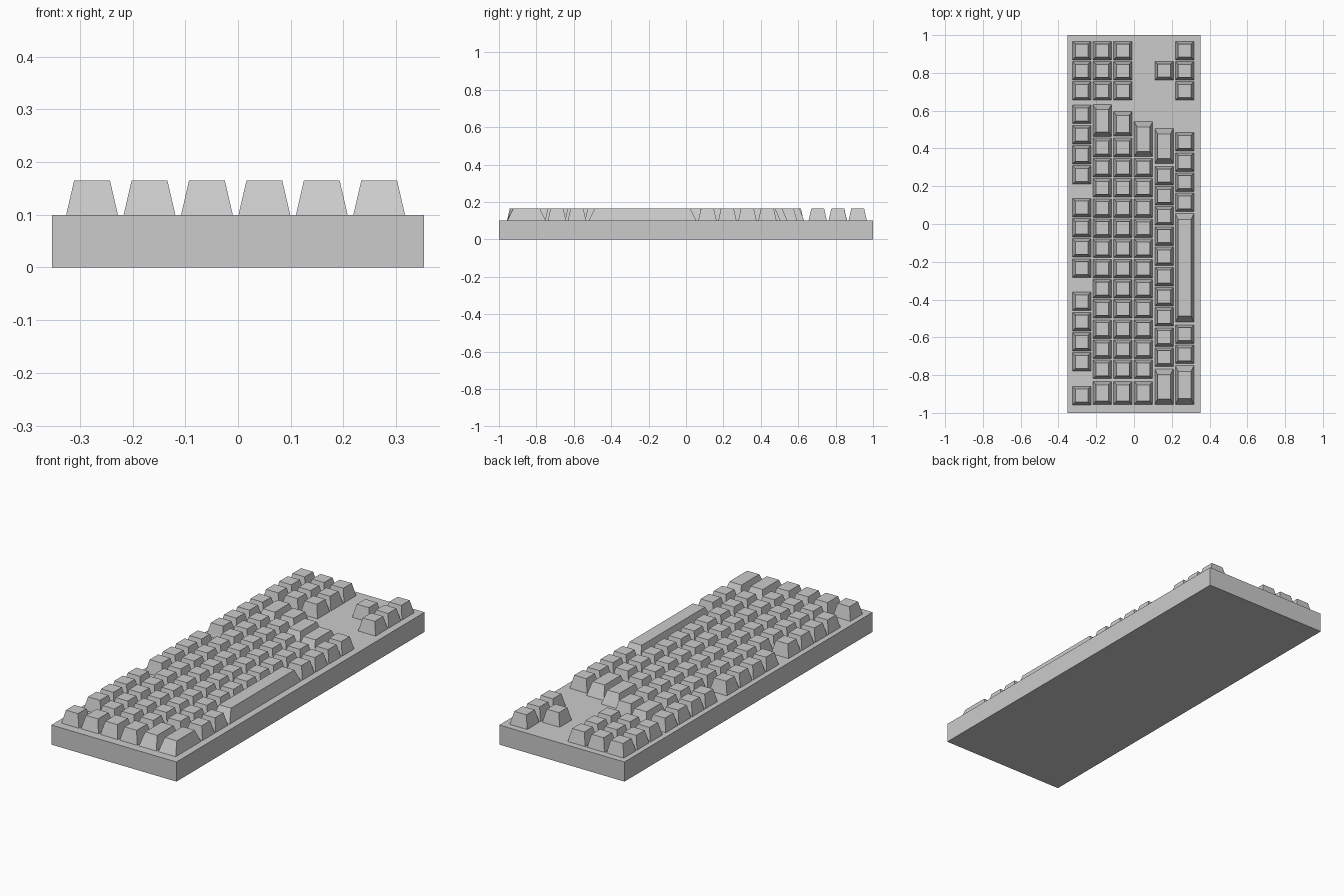
import bpy, bmesh

cube = bpy.data.objects.get("Cube")
if cube:
    bpy.data.objects.remove(cube, do_unlink=True)

grey = bpy.data.materials.new("plain grey")
grey.use_nodes = True
colour = (0.6, 0.6, 0.6, 1)
grey.diffuse_color = colour
grey.node_tree.nodes["Principled BSDF"].inputs["Base Color"].default_value = colour

CASE_TOP, KEY_TOP = 0.1, 0.165
PITCH, KEY = 0.1068, 0.098


def tapered_block(name, x, y, wide, long, z0, z1, inset_x=0, inset_y=0):
    """Box whose upper face is drawn in by the insets."""
    bm = bmesh.new()
    bmesh.ops.create_cube(bm, size=1)
    for v in bm.verts:
        upper = v.co.z > 0
        w = wide - (2 * inset_x if upper else 0)
        d = long - (2 * inset_y if upper else 0)
        v.co = (x + v.co.x * w, y + v.co.y * d, z1 if upper else z0)
    mesh = bpy.data.meshes.new(name)
    bm.to_mesh(mesh)
    bm.free()
    mesh.materials.append(grey)
    obj = bpy.data.objects.new(name, mesh)
    bpy.context.collection.objects.link(obj)
    return obj


def key(name, x, y, long=KEY):
    return tapered_block(name, x, y, KEY, long, CASE_TOP, KEY_TOP,
                         0.015, min(0.15 * long, 0.032))


def run(name, x, first, count):
    """Evenly spaced square keys, going towards the front."""
    for i in range(count):
        key(f"{name}_{i + 1}", x, first - i * PITCH)


def long_key(name, x, back, front):
    key(name, x, (back + front) / 2, back - front)


# Case
tapered_block("case", 0, 0, 0.706, 2, 0, CASE_TOP)

# Row positions across the board
function_x, number_x, upper_x, home_x, lower_x, bottom_x = [
    -0.277 + i * 0.109 for i in range(6)]

# Navigation and arrow keys
for label, x in (("system_key", function_x), ("navigation_upper_key", number_x),
                 ("navigation_lower_key", upper_x), ("arrow_key", bottom_x)):
    run(label, x, 0.918, 3)
key("arrow_up_key", lower_x, 0.812)

# Function row
for group, first in enumerate((0.58, 0.087, -0.41)):
    run(f"function_group_{group + 1}_key", function_x, first, 4)
key("escape_key", function_x, -0.908)

# Number row
long_key("backspace_key", number_x, 0.632, 0.463)
run("number_key", number_x, 0.405, 12)
long_key("number_end_key", number_x, -0.833, -0.955)

# Upper letter row
long_key("slash_key", upper_x, 0.595, 0.465)
run("upper_letter_key", upper_x, 0.405, 12)
long_key("tab_key", upper_x, -0.833, -0.955)

# Home letter row
long_key("enter_key", home_x, 0.542, 0.357)
run("home_letter_key", home_x, 0.298, 11)
long_key("caps_key", home_x, -0.833, -0.955)

# Lower letter row
long_key("right_shift_key", lower_x, 0.505, 0.32)
run("lower_letter_key", lower_x, 0.256, 10)
long_key("left_shift_key", lower_x, -0.768, -0.955)

# Bottom row
run("right_modifier_key", bottom_x, 0.435, 4)
long_key("space_bar", bottom_x, 0.055, -0.52)
run("left_modifier_key", bottom_x, -0.583, 2)
long_key("left_control_key", bottom_x, -0.75, -0.955)
